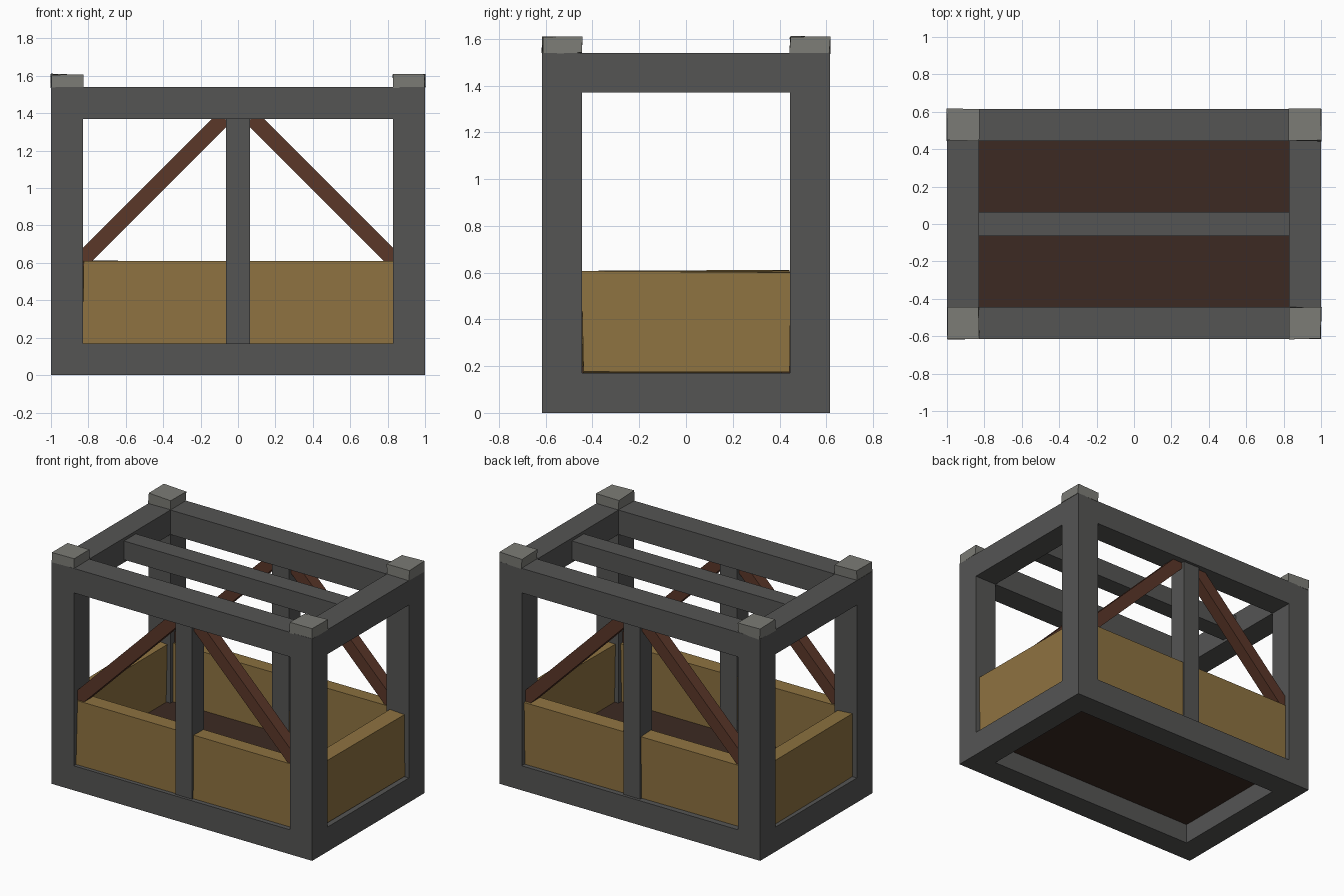
import bpy, bmesh, math, random
from mathutils import Matrix, Vector

if "Cube" in bpy.data.objects:
    bpy.data.objects.remove(bpy.data.objects["Cube"])

random.seed(4)
X, Y, H, T = 1.0, 0.615, 1.54, 0.17      # half width, half depth, frame height, beam
XI, YI = X - T, Y - T                    # inner opening
XC, YC = X - T / 2, Y - T / 2            # beam centre lines


def mat(name, rgb):
    m = bpy.data.materials.new(name)
    m.diffuse_color = (*rgb, 1)
    m.use_nodes = True
    m.node_tree.nodes["Principled BSDF"].inputs["Base Color"].default_value = m.diffuse_color
    return m


IRON = mat("dark_iron", (0.09, 0.09, 0.088))
CAP = mat("light_iron", (0.2, 0.2, 0.18))
PLANK = mat("plank", (0.27, 0.17, 0.052))
BRACE = mat("brace_wood", (0.105, 0.038, 0.022))
FLOOR = mat("floor_wood", (0.045, 0.023, 0.016))


def box(name, lo, hi, material, jitter=0.0, matrix=None):
    """Box between two corners, optionally hand-hewn by a small jitter."""
    lo, hi = Vector(lo), Vector(hi)
    bm = bmesh.new()
    bmesh.ops.create_cube(bm, size=1)
    for v in bm.verts:
        v.co = (lo + hi) / 2 + v.co * (hi - lo)
        v.co += Vector([random.uniform(-jitter, jitter) for _ in range(3)])
    if matrix:
        bm.transform(matrix)
    me = bpy.data.meshes.new(name)
    bm.to_mesh(me)
    bm.free()
    me.materials.append(material)
    ob = bpy.data.objects.new(name, me)
    bpy.context.collection.objects.link(ob)
    return ob


def centred(name, c, size, material, jitter=0.0):
    c, h = Vector(c), Vector(size) / 2
    return box(name, c - h, c + h, material, jitter)


# corner posts with caps
for sx in (-1, 1):
    for sy in (-1, 1):
        centred("corner_post", (sx * XC, sy * YC, H / 2), (T, T, H), IRON)
        centred("post_cap", (sx * XC, sy * YC, H + 0.033), (T, T, 0.07), CAP, 0.004)

# top and bottom rails
for z in (T / 2, H - T / 2):
    for s in (-1, 1):
        centred("long_rail", (0, s * YC, z), (2 * XI, T, T), IRON)
        centred("short_rail", (s * XC, 0, z), (T, 2 * YI, T), IRON)

# roof bar and floor
centred("roof_bar", (0, 0, H - T / 2), (2 * XI, 0.13, 0.13), IRON)
box("floor", (-XI - 0.03, -YI - 0.03, 0.14), (XI + 0.03, YI + 0.03, 0.2), FLOOR)

for s in (-1, 1):
    # middle posts and side panels
    centred("middle_post", (0, s * YC, H / 2), (0.13, 0.13, H - 2 * T), IRON)
    centred("long_panel", (0, s * YC, 0.388), (2 * XI, 0.11, 0.436), PLANK, 0.007)
    centred("short_panel", (s * XC, 0, 0.388), (0.11, 2 * YI, 0.436), PLANK, 0.007)
    # diagonal braces, leaning in towards the middle post
    for sx in (-1, 1):
        a, b = Vector((sx * 0.85, s * YC, 0.6)), Vector((sx * 0.075, s * YC, 1.375))
        d = b - a
        turn = Matrix.Rotation(math.atan2(d.x, d.z), 4, 'Y')
        h = d.length / 2
        box("diagonal_brace", (-0.0425, -0.0425, -h), (0.0425, 0.0425, h), BRACE,
            matrix=Matrix.Translation((a + b) / 2) @ turn)
